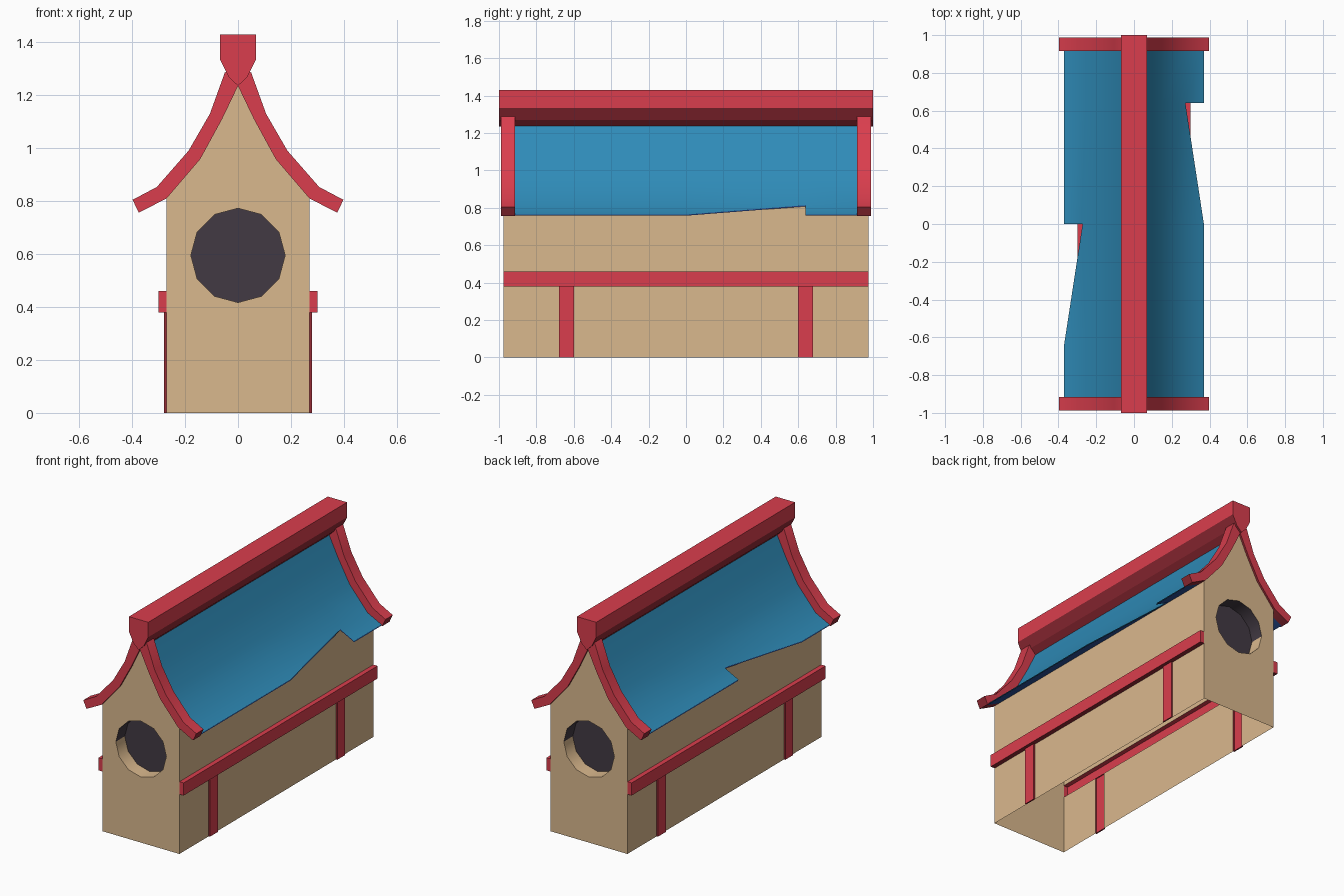
import bpy, bmesh, math

if "Cube" in bpy.data.objects:
    bpy.data.objects.remove(bpy.data.objects["Cube"])


def mat(name, rgb):
    m = bpy.data.materials.new(name)
    m.diffuse_color = (*rgb, 1)
    m.use_nodes = True
    m.node_tree.nodes["Principled BSDF"].inputs["Base Color"].default_value = m.diffuse_color
    return m


TAN = mat("tan_wall", (0.70, 0.48, 0.267))
RED = mat("red_trim", (0.70, 0.048, 0.075))
MAROON = mat("dark_red_underside", (0.30, 0.024, 0.036))
BLUE = mat("blue_roof", (0.028, 0.26, 0.48))
NAVY = mat("dark_blue_underside", (0.022, 0.075, 0.29))
DARK = mat("dark_opening", (0.055, 0.042, 0.056))


def finish(name, bm, mats, smooth=False):
    me = bpy.data.meshes.new(name)
    bm.to_mesh(me)
    bm.free()
    for m in mats:
        me.materials.append(m)
    ob = bpy.data.objects.new(name, me)
    bpy.context.collection.objects.link(ob)
    if smooth:
        bpy.ops.object.select_all(action='DESELECT')
        ob.select_set(True)
        bpy.context.view_layer.objects.active = ob
        bpy.ops.object.shade_smooth_by_angle(angle=math.radians(42))
    return ob


def mirrored(half):
    """Right half profile (bottom to top) plus its left mirror."""
    return half + [(-x, z) for x, z in reversed(half) if x > 1e-6]


def prism(name, profile, y0, y1, smooth=False):
    """Red beam along y whose downward faces are dark red."""
    bm = bmesh.new()
    a = [bm.verts.new((x, y0, z)) for x, z in profile]
    b = [bm.verts.new((x, y1, z)) for x, z in profile]
    n = len(a)
    bm.faces.new(a)
    bm.faces.new(b[::-1])
    for i in range(n):
        j = (i + 1) % n
        bm.faces.new((a[j], a[i], b[i], b[j]))
    bmesh.ops.recalc_face_normals(bm, faces=bm.faces[:])
    for f in bm.faces:
        f.normal_update()
        f.material_index = int(f.normal.z < -0.2)
    return finish(name, bm, [RED, MAROON], smooth)


W, L = 0.27, 0.975           # half width and half length of the walls
SLOPE = [(W, 0.81), (0.143, 0.958), (0.06, 1.11), (0, 1.235)]

# Gable walls with a recessed twelve-sided opening, dark in its upper half
R, HZ, DEPTH = 0.178, 0.595, 0.09
for s, label in ((-1, "front"), (1, "back")):
    bm = bmesh.new()
    outer = [bm.verts.new((x, s * L, z)) for x, z in mirrored([(W, 0)] + SLOPE)]
    ring = [bm.verts.new((R * math.cos(k * math.pi / 6), s * L,
                          HZ + R * math.sin(k * math.pi / 6))) for k in range(12)]
    edges = [bm.edges.new((lp[i], lp[(i + 1) % len(lp)]))
             for lp in (outer, ring) for i in range(len(lp))]
    bmesh.ops.triangle_fill(bm, edges=edges, use_beauty=True, normal=(0, s, 0))
    for f in bm.faces[:]:
        if all(v in ring for v in f.verts):
            bm.faces.remove(f)
    for f in bm.faces:
        f.normal_update()
        if f.normal.y * s < 0:
            f.normal_flip()
    inner = [bm.verts.new((v.co.x, s * (L - DEPTH), v.co.z)) for v in ring]
    for i in range(12):
        j = (i + 1) % 12
        q = (ring[i], ring[j], inner[j], inner[i])
        f = bm.faces.new(q if s > 0 else q[::-1])
        f.material_index = int(i < 6)
    disc = bm.faces.new(inner)
    disc.normal_update()
    if disc.normal.y * s < 0:
        disc.normal_flip()
    disc.material_index = 1
    finish(label + "_gable_wall", bm, [TAN, DARK], smooth=True)

# Side walls: a grid whose rail and post cells are pushed outwards
YS = [-L, -0.68, -0.60, 0.60, 0.68, L]
ZS = [0, 0.38, 0.46, 0.81]
for s, label in ((-1, "left"), (1, "right")):
    bm = bmesh.new()
    g = [[bm.verts.new((s * W, y, z)) for z in ZS] for y in YS]
    rail, posts = [], []
    for i in range(5):
        for k in range(3):
            q = [g[i][k], g[i + 1][k], g[i + 1][k + 1], g[i][k + 1]]
            f = bm.faces.new(q if s > 0 else q[::-1])
            if k == 1:
                rail.append(f)
            elif k == 0 and i in (1, 3):
                posts.append(f)
    for f in rail + posts:
        f.material_index = 1
    for group, out in ((rail, 0.03), (posts, 0.009)):
        before = set(bm.faces)
        geo = bmesh.ops.extrude_face_region(bm, geom=group)["geom"]
        bmesh.ops.translate(bm, vec=(s * out, 0, 0),
                            verts=[v for v in geo if isinstance(v, bmesh.types.BMVert)])
        old = [f for f in group if f.is_valid]
        if old:
            bmesh.ops.delete(bm, geom=old, context='FACES_ONLY')
        for f in bm.faces:
            if f not in before:
                f.normal_update()
                shaded = f.normal.z < -0.5 or (group is posts and abs(f.normal.y) > 0.5)
                f.material_index = 2 if shaded else 1
    finish(label + "_side_wall", bm, [TAN, RED, MAROON])

# Curved roof sheets with dark underside, each missing a broken triangle at the eave
ROOF = [(0, 1.240), (0.061, 1.114), (0.145, 0.962), (0.272, 0.814), (0.37, 0.764)]
RY = [-0.93, -0.64, 0, 0.64, 0.93]
for s, label in ((-1, "left"), (1, "right")):
    for part, drop, colour in (("roof", 0, BLUE), ("roof_underside", 0.006, NAVY)):
        bm = bmesh.new()
        g = [[bm.verts.new((s * x, y, z - drop)) for x, z in ROOF] for y in RY]
        broken = 2 if s > 0 else 1
        for i in range(4):
            for k in range(4):
                q = [g[i][k], g[i][k + 1], g[i + 1][k + 1], g[i + 1][k]]
                if k == 3 and i == broken:
                    q.pop(2)
                bm.faces.new(q if (s > 0) == (drop == 0) else q[::-1])
        finish(label + "_" + part, bm, [colour], smooth=True)

# Bargeboards framing both roof ends
UNDER = [(0.375, 0.756)] + SLOPE
OVER = [(0.398, 0.805), (0.307, 0.853), (0.187, 0.99), (0.106, 1.13), (0.05, 1.285), (0.03, 1.30)]
BOARD = mirrored(OVER) + [(-x, z) for x, z in UNDER] + UNDER[-2::-1]
for s, label in ((-1, "front"), (1, "back")):
    prism(label + "_bargeboard", BOARD, *sorted((s * 0.915, s * 0.988)), True)

# Ridge beam
prism("ridge_beam", mirrored([(0, 1.235), (0.036, 1.27), (0.068, 1.335), (0.068, 1.43)]), -1, 1)
